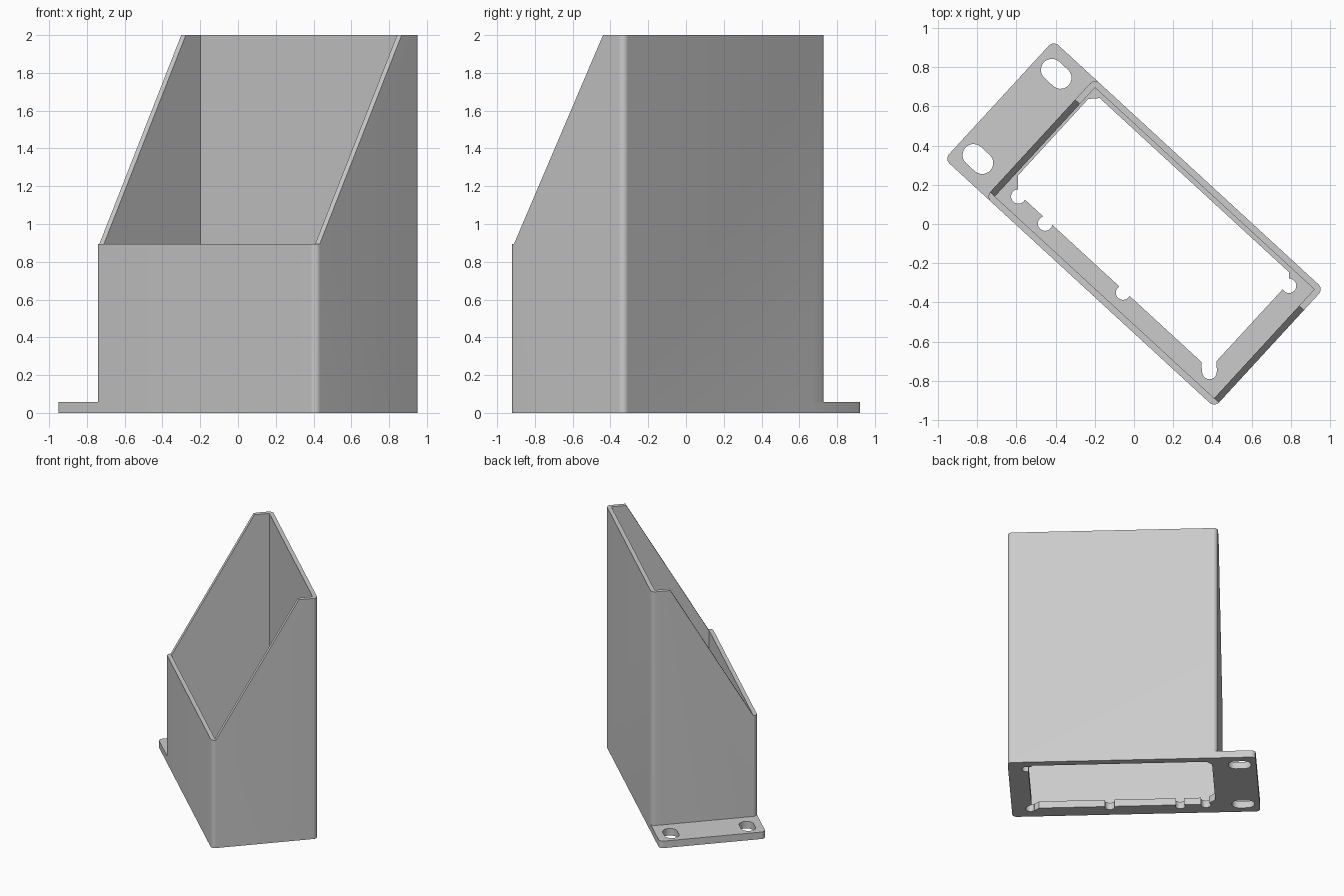
import bpy, bmesh, math
from mathutils import Matrix

cube = bpy.data.objects.get("Cube")
if cube:
    bpy.data.objects.remove(cube, do_unlink=True)

TURN = Matrix.Rotation(math.radians(-42.6), 4, 'Z')
LEFT, RIGHT, DEPTH = -0.65, 0.935, 0.41   # outer walls of the box
WALL, FLOOR, ROUND = 0.033, 0.058, 0.035

grey = bpy.data.materials.new("light grey")
grey.use_nodes = True
grey.diffuse_color = (0.6, 0.6, 0.6, 1)
grey.node_tree.nodes["Principled BSDF"].inputs["Base Color"].default_value = grey.diffuse_color


def arc(cx, cy, r, start, end, steps=12):
    """Points on an arc, angles in degrees."""
    return [(cx + r * math.cos(math.radians(start + (end - start) * i / steps)),
             cy + r * math.sin(math.radians(start + (end - start) * i / steps)))
            for i in range(steps + 1)]


def rounded(x0, x1, y, r=ROUND):
    """Rounded rectangle outline, symmetric in y."""
    return (arc(x1 - r, y - r, r, 0, 90) + arc(x0 + r, y - r, r, 90, 180)
            + arc(x0 + r, r - y, r, 180, 270) + arc(x1 - r, r - y, r, 270, 360))


def prism(name, outline, low, high, place=lambda a, b, h: (a, b, h)):
    """Extrude an outline between two heights."""
    bm = bmesh.new()
    rings = [[bm.verts.new(TURN @ Matrix.Translation(place(a, b, h)).translation)
              for a, b in outline] for h in (low, high)]
    bm.faces.new(rings[0])
    bm.faces.new(rings[1])
    n = len(outline)
    for i in range(n):
        j = (i + 1) % n
        bm.faces.new((rings[0][i], rings[0][j], rings[1][j], rings[1][i]))
    bmesh.ops.recalc_face_normals(bm, faces=bm.faces)
    mesh = bpy.data.meshes.new(name)
    bm.to_mesh(mesh)
    bm.free()
    mesh.materials.append(grey)
    obj = bpy.data.objects.new(name, mesh)
    bpy.context.collection.objects.link(obj)
    return obj


def combine(target, tool, operation='DIFFERENCE'):
    """Apply a boolean and discard the tool."""
    tool.hide_render = True
    mod = target.modifiers.new("combine", 'BOOLEAN')
    mod.operation, mod.object, mod.solver = operation, tool, 'EXACT'
    bpy.ops.object.select_all(action='DESELECT')
    bpy.context.view_layer.objects.active = target
    target.select_set(True)
    bpy.ops.object.modifier_apply(modifier=mod.name)
    bpy.data.objects.remove(tool, do_unlink=True)


# Box with a mounting flange at its left end
holder = prism("holder_box", rounded(LEFT, RIGHT, DEPTH), 0, 2)
combine(holder, prism("mounting_flange", rounded(-RIGHT, -0.5, DEPTH), 0, FLOOR), 'UNION')

# Hollow inside
xi, xj, yi = LEFT + WALL, RIGHT - WALL, DEPTH - WALL
combine(holder, prism("cavity", [(xi, -yi), (xj, -yi), (xj, yi), (xi, yi)], FLOOR, 2.2))

# Low front with sloping sides
slope = [(-0.6, 0.895), (-yi, 0.895), (0.263, 2), (0.263, 2.2), (-0.6, 2.2)]
combine(holder, prism("slope_cutter", slope, -1.2, 1.2, lambda y, z, x: (x, y, z)))

# Floor opening with angled corners
opening = [(-0.603, 0.312), (-0.563, 0.354), (0.748, 0.354), (0.783, 0.318),
           (0.783, -0.231), (0.822, -0.269), (0.766, -0.321), (0.728, -0.285),
           (-0.54, -0.285), (-0.57, -0.252), (-0.603, -0.22)]
combine(holder, prism("floor_opening", opening, -0.1, 0.2))

# Round notches along the opening
for x, y in [(0.795, 0.303), (0.794, -0.295), (-0.529, -0.296), (-0.335, -0.305), (0.196, -0.295)]:
    combine(holder, prism("notch", arc(x, y, 0.037, 0, 345, 23), -0.1, 0.2))

# Two slotted screw holes in the flange
for y in (-0.295, 0.295):
    slot = arc(-0.78, y, 0.056, -90, 90, 14) + arc(-0.84, y, 0.056, 90, 270, 14)
    combine(holder, prism("screw_slot", slot, -0.1, 0.2))

bpy.ops.object.shade_smooth_by_angle(angle=math.radians(25))
